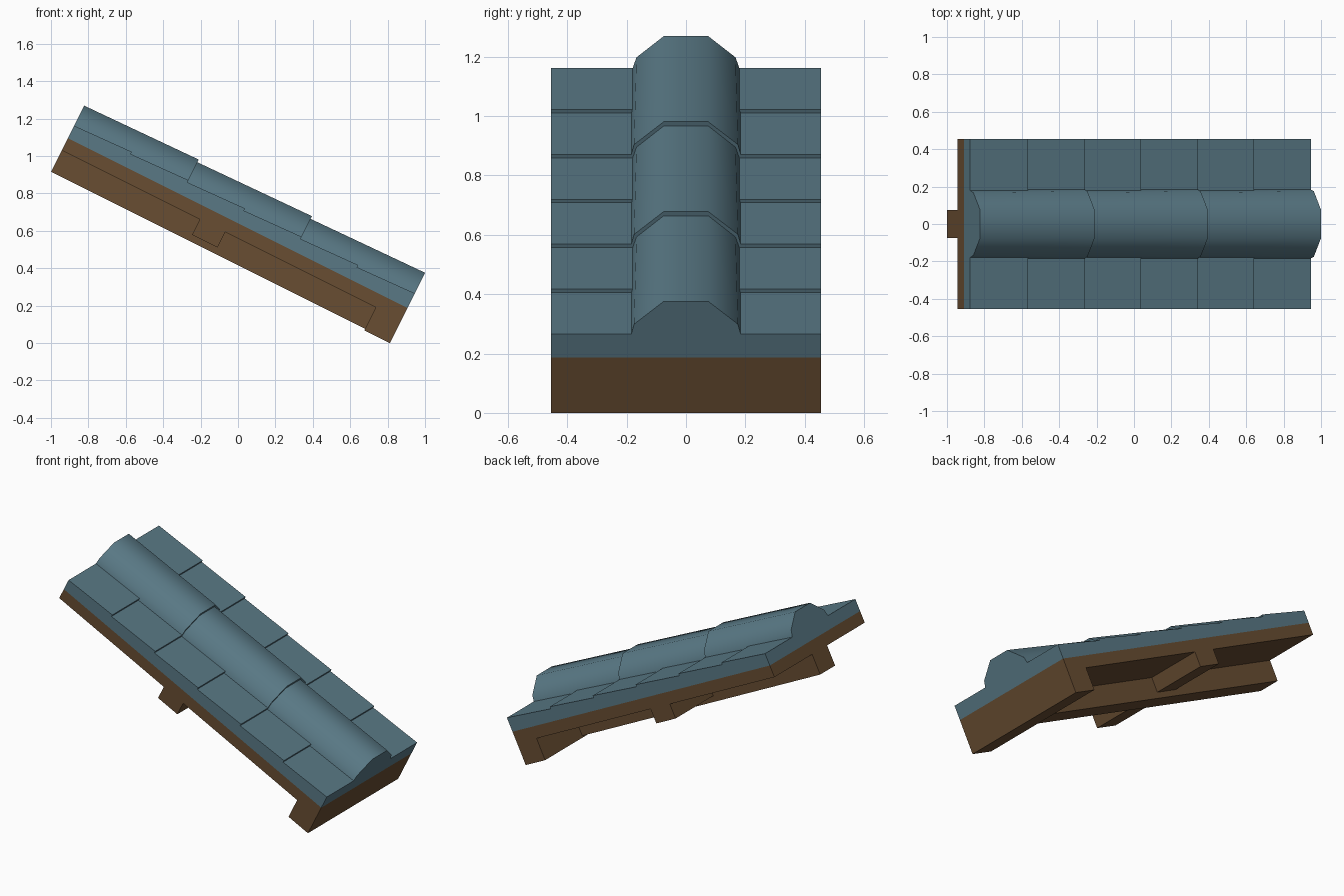
import bpy, bmesh, math
from mathutils import Matrix, Vector

if "Cube" in bpy.data.objects:
    bpy.data.objects.remove(bpy.data.objects["Cube"])

# Local frame: u runs down the slope, y across, n away from the roof surface
ANGLE = math.atan(0.5)
FRAME = Matrix.Translation((-0.91, 0, 1.095)) @ Matrix.Rotation(ANGLE, 4, 'Y')
LENGTH, HALF = 2.03, 0.455


def material(name, color):
    m = bpy.data.materials.new(name)
    m.diffuse_color = (*color, 1)
    m.use_nodes = True
    m.node_tree.nodes["Principled BSDF"].inputs["Base Color"].default_value = m.diffuse_color
    return m


SLATE = material("slate_blue", (0.10, 0.19, 0.235))
WOOD = material("brown_wood", (0.14, 0.075, 0.032))


def loft(name, rings, mat, smooth=False):
    """Join matching cross-sections (u, y, n) into one closed solid."""
    bm = bmesh.new()
    loops = [[bm.verts.new(Vector(p)) for p in ring] for ring in rings]
    for a, b in zip(loops, loops[1:]):
        for i in range(len(a)):
            j = (i + 1) % len(a)
            bm.faces.new((a[i], a[j], b[j], b[i]))
    bm.faces.new(loops[0][::-1])
    bm.faces.new(loops[-1])
    bmesh.ops.recalc_face_normals(bm, faces=bm.faces)
    me = bpy.data.meshes.new(name)
    bm.to_mesh(me)
    bm.free()
    me.transform(FRAME)
    me.materials.append(mat)
    ob = bpy.data.objects.new(name, me)
    bpy.context.collection.objects.link(ob)
    if smooth:
        bpy.ops.object.select_all(action='DESELECT')
        ob.select_set(True)
        bpy.context.view_layer.objects.active = ob
        bpy.ops.object.shade_smooth_by_angle(angle=math.radians(50))
    return ob


def extrude(name, profile, half, mat):
    """Extrude a (u, n) side profile across y."""
    return loft(name, [[(u, y, n) for u, n in profile] for y in (-half, half)], mat)


def bar(name, u0, u1, n0, n1, half):
    return extrude(name, [(u0, n0), (u1, n0), (u1, n1), (u0, n1)], half, WOOD)


# Wooden deck, central rafter and cross battens
bar("deck_board", 0, LENGTH, -0.073, 0, HALF)
bar("rafter", 0, 1.88, -0.2, -0.073, 0.075)
bar("middle_batten", 0.825, 0.977, -0.164, -0.073, HALF)
bar("eave_batten", 1.877, LENGTH, -0.21, -0.073, HALF)

# Six stepped courses of flat tiles
ROWS = 6
profile = [(LENGTH, 0), (0, 0)]
for i in range(ROWS):
    profile.append((LENGTH * i / ROWS, 0.075))
    profile.append((LENGTH * (i + 1) / ROWS, 0.088))
extrude("tile_courses", profile, HALF, SLATE)


def ridge_ring(u, width, shoulder, top):
    half = [(0.075, top), (width - 0.013, shoulder), (width, 0.074)]
    pts = half + [(-y, n) for y, n in reversed(half)]
    return [(u, y, n) for y, n in pts]


# Three raised cap tiles, each flaring toward its lower end
step = LENGTH / 3
for i in range(3):
    loft(f"cap_tile_{i + 1}",
         [ridge_ring(i * step, 0.18, 0.115, 0.195),
          ridge_ring((i + 1) * step, 0.188, 0.125, 0.211)],
         SLATE, smooth=True)
